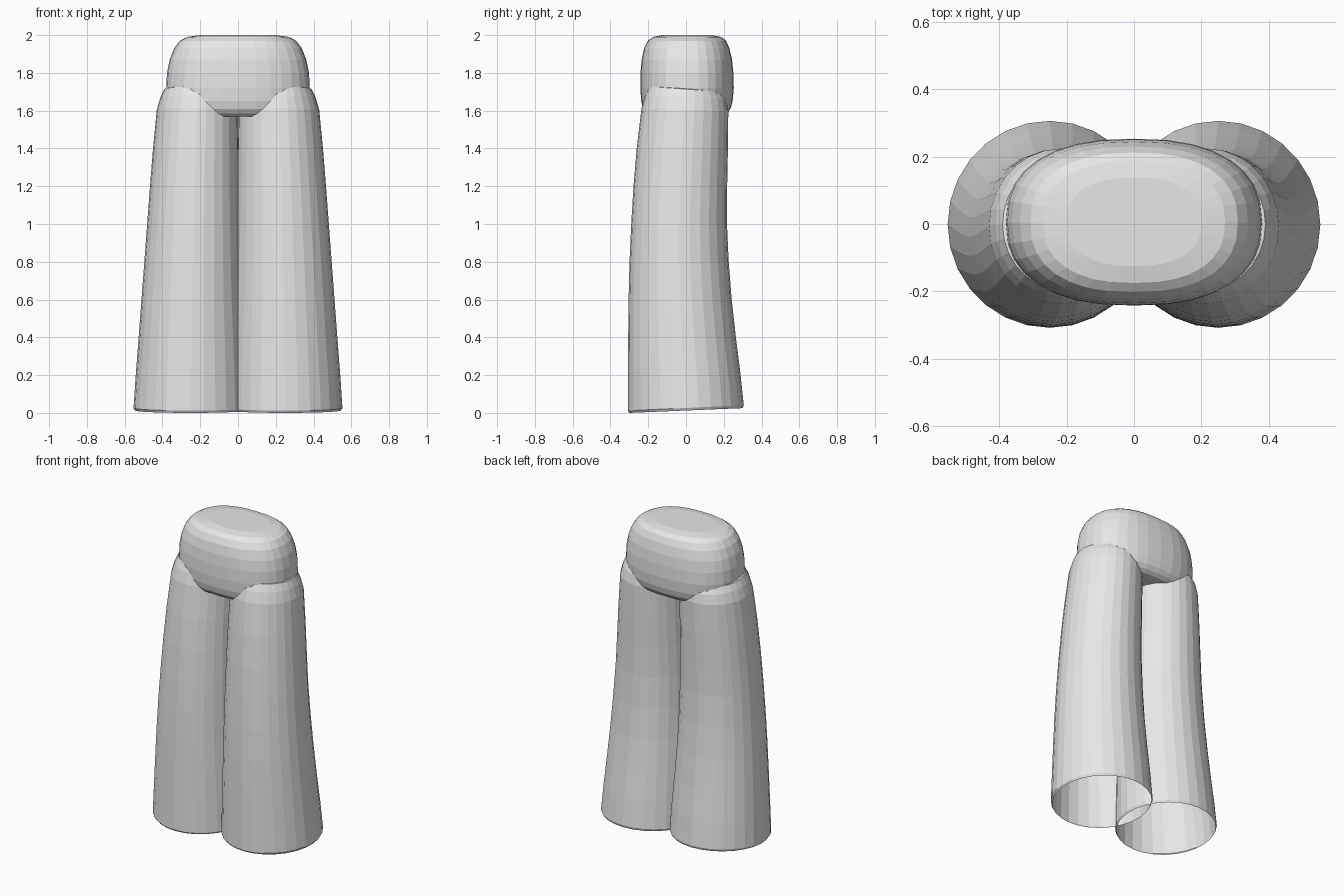
import bpy, bmesh, math

# One plain cloth colour
cloth = bpy.data.materials.new("light grey cloth")
cloth.diffuse_color = (0.8, 0.8, 0.8, 1)


def spow(v, e):
    return math.copysign(abs(v) ** e, v)


def loft(name, rows, sides, power, cap_bottom):
    """Skin rings given as (z_front, z_back, y_front, y_back, x_min, x_max)."""
    bm = bmesh.new()
    rings = []
    for zf, zb, yf, yb, x0, x1 in rows:
        ring = []
        for i in range(sides):
            a = 2 * math.pi * i / sides
            c, s = spow(math.cos(a), 2 / power), spow(math.sin(a), 2 / power)
            t = (s + 1) / 2
            ring.append(bm.verts.new(((x0 + x1) / 2 + c * (x1 - x0) / 2,
                                      yf + (yb - yf) * t, zf + (zb - zf) * t)))
        rings.append(ring)
    for low, high in zip(rings, rings[1:]):
        for i in range(sides):
            j = (i + 1) % sides
            bm.faces.new((low[i], low[j], high[j], high[i]))
    bm.faces.new(rings[-1])
    if cap_bottom:
        bm.faces.new(rings[0][::-1])
    mesh = bpy.data.meshes.new(name)
    bm.to_mesh(mesh)
    bm.free()
    mesh.materials.append(cloth)
    ob = bpy.data.objects.new(name, mesh)
    bpy.context.collection.objects.link(ob)
    return ob


# Trouser legs: open tubes at the hem, rounded shoulders at the top
leg_rows = [
    (0.000, 0.025, -0.300, 0.300, -0.045, 0.545),
    (0.012, 0.040, -0.308, 0.306, -0.052, 0.553),
    (0.20, 0.21, -0.307, 0.288, -0.045, 0.541),
    (0.40, 0.40, -0.306, 0.264, -0.035, 0.526),
    (0.60, 0.60, -0.304, 0.242, -0.025, 0.511),
    (0.80, 0.80, -0.299, 0.226, -0.018, 0.496),
    (1.00, 1.00, -0.290, 0.217, -0.012, 0.481),
    (1.20, 1.20, -0.278, 0.218, -0.007, 0.466),
    (1.40, 1.40, -0.261, 0.222, -0.003, 0.450),
    (1.61, 1.60, -0.236, 0.224, 0.002, 0.430),
    (1.68, 1.66, -0.217, 0.212, 0.015, 0.411),
    (1.728, 1.70, -0.195, 0.192, 0.035, 0.390),
    (1.732, 1.705, -0.175, 0.172, 0.055, 0.370),
]
legs = loft("trouser_legs", leg_rows, 28, 2.0, False)
mirror = legs.modifiers.new("other leg", 'MIRROR')
mirror.use_mirror_merge = False

# Hips: rounded oval block sitting over the legs
hip_profile = [  # z, half width, front y, back y
    (1.570, 0.300, -0.185, 0.195),
    (1.585, 0.330, -0.210, 0.218),
    (1.610, 0.355, -0.227, 0.236),
    (1.650, 0.372, -0.237, 0.247),
    (1.720, 0.380, -0.242, 0.253),
    (1.800, 0.376, -0.241, 0.251),
    (1.870, 0.362, -0.235, 0.244),
    (1.930, 0.338, -0.222, 0.230),
    (1.970, 0.308, -0.202, 0.212),
    (1.990, 0.270, -0.175, 0.187),
    (2.000, 0.200, -0.125, 0.138),
]
loft("hips", [(z, z, f, b, -w, w) for z, w, f, b in hip_profile], 32, 2.4, True)
